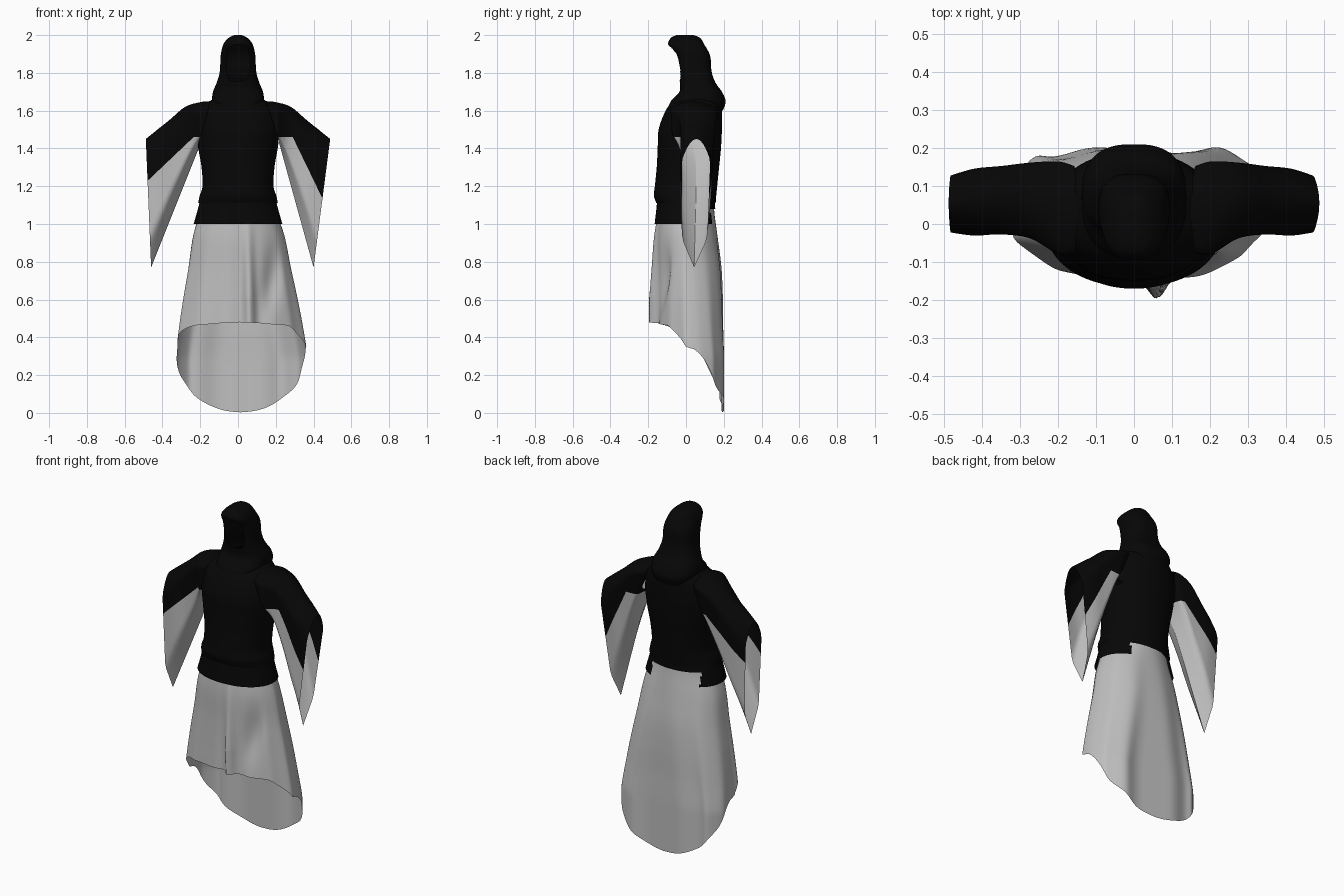
import bpy, bmesh, math
from mathutils import Vector

if "Cube" in bpy.data.objects:
    bpy.data.objects.remove(bpy.data.objects["Cube"], do_unlink=True)


def material(name, value):
    mat = bpy.data.materials.new(name)
    mat.use_nodes = True
    colour = (value, value, value, 1)
    mat.diffuse_color = colour
    mat.node_tree.nodes["Principled BSDF"].inputs["Base Color"].default_value = colour
    return mat


BLACK = material("black cloth", 0.002)
GREY = material("grey cloth", 0.52)


def spline(rows, t):
    """Smooth curve through equal-length rows, with t running from 0 to 1."""
    last = len(rows) - 1
    i = min(int(t * last), last - 1)
    f = t * last - i
    a, b, c, d = (rows[max(0, min(last, i + k))] for k in (-1, 0, 1, 2))
    return [q + f * (r - p + f * (2 * p - 5 * q + 4 * r - s + f * (3 * (q - r) + s - p))) / 2
            for p, q, r, s in zip(a, b, c, d)]


def power(value, exponent):
    return math.copysign(abs(value) ** exponent, value)


def tube(point, around, along, cap=False):
    """Sheet closed around an angle; angle 0 is the front, pi the back."""
    bm = bmesh.new()
    rings = [[bm.verts.new(point(math.tau * i / around, j / along)) for i in range(around)]
             for j in range(along + 1)]
    for low, high in zip(rings, rings[1:]):
        for i in range(around):
            k = (i + 1) % around
            bm.faces.new((low[i], low[k], high[k], high[i]))
    if cap:
        bm.faces.new(rings[0])
    return bm


def ring_point(rows, shape):
    """Rows hold height, half width, front y and back y."""
    def point(angle, t):
        z, half, front, back = spline(rows, t)
        return (half * power(math.sin(angle), shape),
                (front + back) / 2 - (back - front) / 2 * power(math.cos(angle), shape), z)
    return point


def cut_faces(bm, rule):
    """Remove the faces whose centre meets a rule."""
    faces = [f for f in bm.faces if rule(f.calc_center_median())]
    bmesh.ops.delete(bm, geom=faces, context="FACES")


def finish(name, bm, *mats):
    bmesh.ops.recalc_face_normals(bm, faces=bm.faces)
    mesh = bpy.data.meshes.new(name)
    bm.to_mesh(mesh)
    bm.free()
    for mat in mats:
        mesh.materials.append(mat)
    obj = bpy.data.objects.new(name, mesh)
    bpy.context.collection.objects.link(obj)
    for polygon in mesh.polygons:
        polygon.use_smooth = True


# Empty hood with a draped collar and an open face
hood_rows = [
    (2.0, 0.02, -0.05, 0.04), (1.985, 0.05, -0.08, 0.075), (1.95, 0.078, -0.094, 0.097),
    (1.89, 0.092, -0.06, 0.128), (1.81, 0.096, -0.042, 0.135), (1.75, 0.112, -0.033, 0.155),
    (1.7, 0.132, -0.035, 0.19), (1.65, 0.137, -0.08, 0.21), (1.6, 0.12, -0.1, 0.195),
]
bm = tube(ring_point(hood_rows, 0.75), 80, 60, cap=True)
cut_faces(bm, lambda c: c.y < 0.02 and (c.x / 0.062) ** 2 + ((c.z - 1.85) / 0.1) ** 4 < 1)
finish("hood", bm, BLACK)

# Tunic body, flaring over the waistband and open into the sleeves
tunic_rows = [
    (1.69, 0.08, -0.03, 0.16), (1.65, 0.15, -0.07, 0.185), (1.6, 0.2, -0.108, 0.19),
    (1.5, 0.22, -0.145, 0.19), (1.4, 0.21, -0.15, 0.185), (1.3, 0.193, -0.155, 0.175),
    (1.2, 0.188, -0.165, 0.165), (1.15, 0.203, -0.17, 0.16), (1.11, 0.211, -0.157, 0.157),
]
bm = tube(ring_point(tunic_rows, 0.93), 64, 48)
cut_faces(bm, lambda c: abs(c.x) > 0.17 and 1.43 < c.z < 1.6 and -0.02 < c.y < 0.11)
finish("tunic", bm, BLACK)

# Waistband, cut away at the middle of the back
waist_rows = [(1.15, 0.195, -0.15, 0.15), (1.08, 0.212, -0.157, 0.155), (1.0, 0.235, -0.166, 0.165)]
bm = tube(ring_point(waist_rows, 0.93), 96, 8)
cut_faces(bm, lambda c: c.z < 1.08 and c.y > 0 and -0.17 < c.x < 0.13)
finish("waistband", bm, BLACK)

# Skirt: short in front, trailing at the back; hem heights go from front to back
hem = [(0.48,), (0.47,), (0.45,), (0.35,), (0.18,), (0.075,), (0.003,)]
skirt_rows = [
    (0.2, 0.148, 0.148), (0.242, 0.157, 0.168), (0.268, 0.154, 0.188),
    (0.297, 0.154, 0.195), (0.322, 0.156, 0.196), (0.34, 0.156, 0.2),
]


def skirt_point(angle, t):
    s, c = math.sin(angle), math.cos(angle)
    turn = math.acos(max(-1, min(1, c))) / math.pi
    z = 1.09 + (spline(hem, turn)[0] - 1.09) * t
    drop = min(1, (1.09 - z) / 0.8)
    half, front, back = spline(skirt_rows, drop)
    fold = drop * (0.01 * math.sin(9 * angle) + 0.007 * math.sin(4 * angle + 1))
    if c > 0:
        # Front panel with a dent on its left and a raised centre pleat
        x = half * s
        dent = 0.03 * math.exp(-((x - 0.17 - 0.1 * (z - 0.7)) / 0.045) ** 2)
        dent *= math.exp(-((z - 0.7) / 0.16) ** 2)
        ridge = 0.055 * min(1, drop * 1.7) * math.exp(-((x - 0.05) / 0.028) ** 2)
        y = dent - ridge + (fold - front) * c
        x += fold * s
    else:
        # Back panel, flatter and squarer lower down
        x = half * power(s, 1 - 0.37 * drop) + fold * s * 0.6
        y = back * abs(c) ** (1 - 0.53 * drop) + fold * c
    return x + 0.013 * drop, y, z


finish("skirt", tube(skirt_point, 128, 40), GREY)


# Wide hanging sleeves, open at the cuff, black above and grey below a slanted line
def sleeve(name, side, tip_x, pit_x, line_x, slope):
    # Rows hold top x and z, bottom position along the seam, middle y and half depth
    rows = [(0.15, 1.65, -0.05, 0.04, 0.115), (0.2, 1.645, 0, 0.045, 0.122),
            (0.28, 1.62, 0.15, 0.064, 0.1), (0.36, 1.553, 0.4, 0.065, 0.09),
            (0.43, 1.497, 0.7, 0.06, 0.088), (0.488, 1.45, 1, 0.055, 0.075)]

    def point(angle, t):
        x, z, seam, mid, depth = spline(rows, t)
        f = (1 - math.cos(angle)) / 2
        low_x = pit_x + (tip_x - pit_x) * seam
        low_z = 1.42 + (0.77 - 1.42) * seam
        # Round on top, nearly straight sided, then pointed at the bottom
        width = min(math.sqrt(6 * f), 1.04 - 0.2 * f, 4 * (1 - f))
        width = math.copysign(width, math.sin(angle))
        return (side * (x + (low_x - x) * f), mid - 0.012 * f + depth * width, z + (low_z - z) * f)

    bm = tube(point, 48, 30)
    corner = Vector((side * line_x, 0, 1.46))
    normals = [Vector((side * slope, 0, 1)), Vector((0, 0, 1))]
    for normal in normals:
        bmesh.ops.bisect_plane(bm, geom=bm.verts[:] + bm.edges[:] + bm.faces[:],
                               plane_co=corner, plane_no=normal)
    for f in bm.faces:
        offset = f.calc_center_median() - corner
        f.material_index = int(all(offset.dot(n) < 0 for n in normals))
    finish(name, bm, BLACK, GREY)


sleeve("left_sleeve", 1, 0.4, 0.22, 0.29, 2.07)
sleeve("right_sleeve", -1, 0.46, 0.2, 0.235, 0.95)
